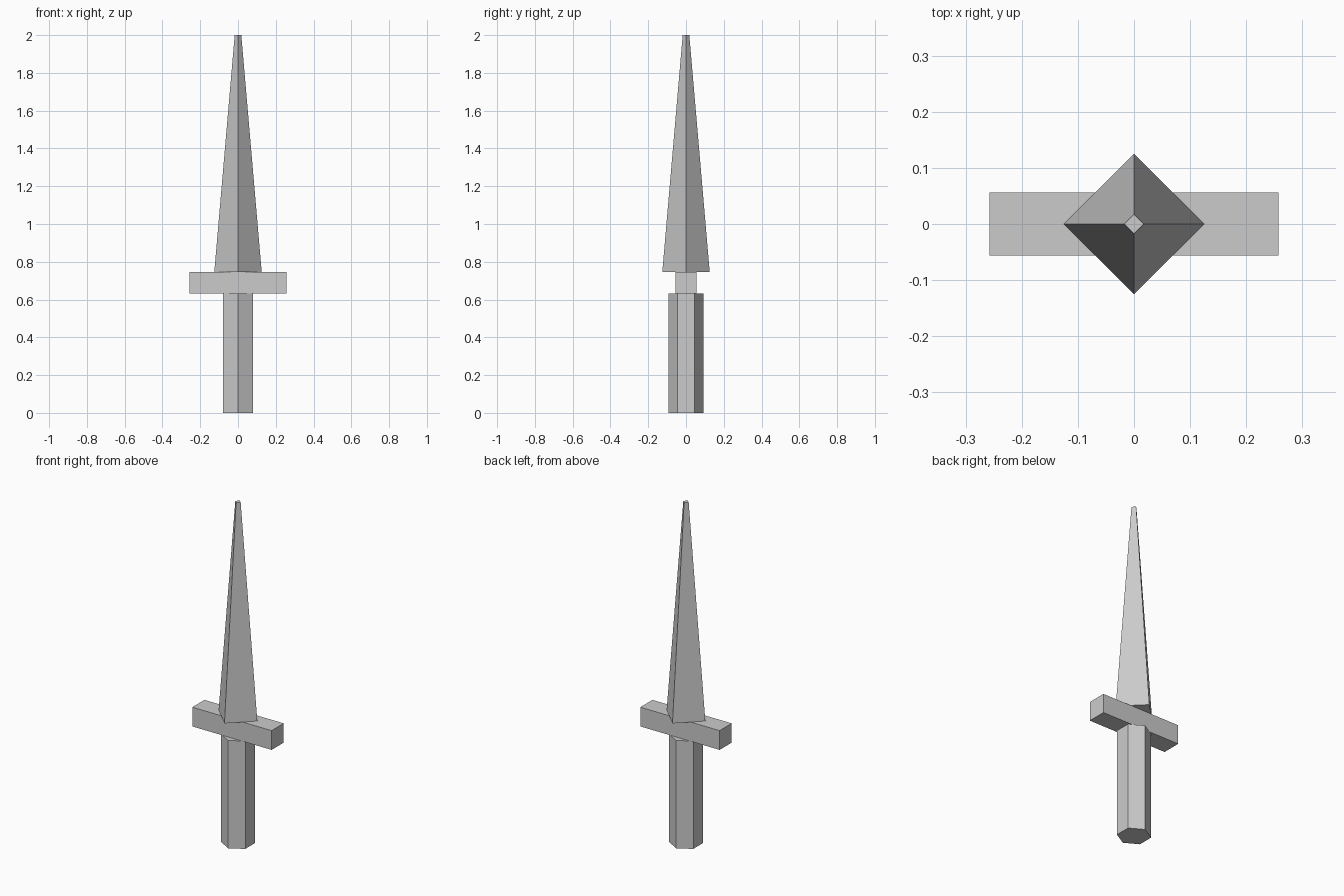
import bpy
import math

if "Cube" in bpy.data.objects:
    bpy.data.objects.remove(bpy.data.objects["Cube"])


def prism(name, sides, r_bottom, r_top, z0, z1):
    """Flat-faced prism or taper with corners on the y axis."""
    bpy.ops.mesh.primitive_cone_add(
        vertices=sides, radius1=r_bottom, radius2=r_top,
        depth=z1 - z0, location=(0, 0, (z0 + z1) / 2))
    obj = bpy.context.object
    obj.name = name
    return obj


GRIP_TOP, GUARD_TOP, BLADE_TOP = 0.633, 0.746, 2.0

# Hexagonal grip
prism("grip", 6, 0.0915, 0.0915, 0, GRIP_TOP)

# Crossguard bar
bpy.ops.mesh.primitive_cube_add(size=1, location=(0, 0, (GRIP_TOP + GUARD_TOP) / 2))
guard = bpy.context.object
guard.name = "crossguard"
guard.scale = (0.515, 0.112, GUARD_TOP - GRIP_TOP)
bpy.ops.object.transform_apply(location=False, rotation=False, scale=True)

# Four-sided tapered blade with a small blunt tip
prism("blade", 4, 0.1255, 0.0175, GUARD_TOP, BLADE_TOP)
